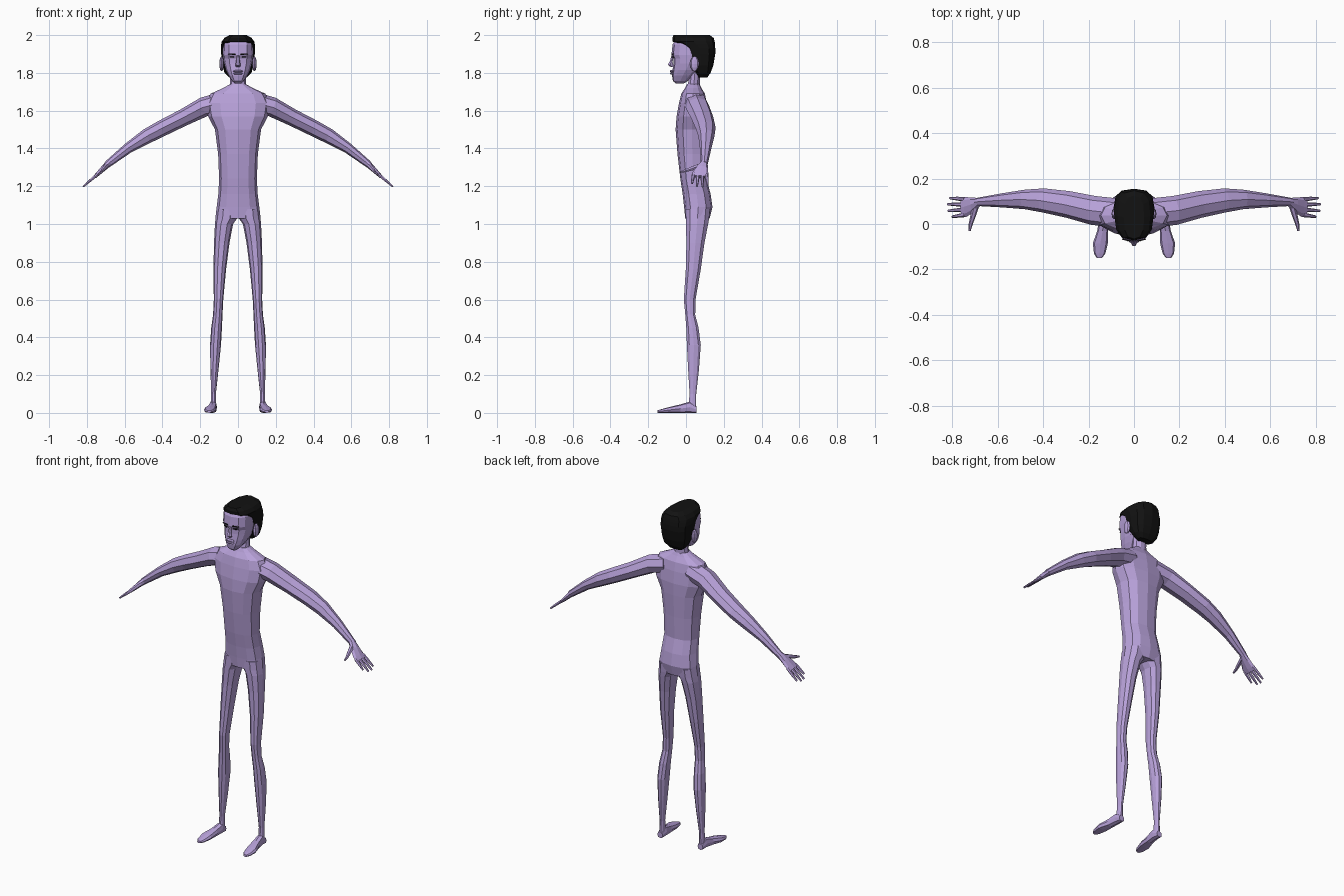
import bpy, bmesh, math
from mathutils import Vector as V


def material(name, rgb):
    m = bpy.data.materials.new(name)
    m.diffuse_color = (*rgb, 1)
    return m


SKIN = material("lavender skin", (0.48, 0.36, 0.70))
HAIR = material("black hair", (0.006, 0.006, 0.006))


def finish(name, bm, mat, mirror):
    bmesh.ops.recalc_face_normals(bm, faces=bm.faces)
    me = bpy.data.meshes.new(name)
    bm.to_mesh(me)
    bm.free()
    me.materials.append(mat)
    ob = bpy.data.objects.new(name, me)
    bpy.context.collection.objects.link(ob)
    if mirror:
        ob.modifiers.new("mirror", 'MIRROR')
    return ob


def power(c, p):
    return math.copysign(abs(c) ** p, c)


def loft(name, rings, side, mat=SKIN, n=8, p=1.0, axis=None, mirror=False):
    """Skin rings (x, y, z, half size along side, half size across) with flat faces."""
    bm = bmesh.new()
    cs = [V(r[:3]) for r in rings]
    loops = []
    for i, r in enumerate(rings):
        t = V(axis) if axis else (cs[min(i + 1, len(cs) - 1)] - cs[max(i - 1, 0)]).normalized()
        u = V(side)
        u = (u - t * u.dot(t)).normalized()
        v = t.cross(u)
        loops.append([bm.verts.new(cs[i] + u * r[3] * power(math.cos(a), p)
                                   + v * r[4] * power(math.sin(a), p))
                      for a in (2 * math.pi * k / n for k in range(n))])
    for a, b in zip(loops, loops[1:]):
        for k in range(n):
            j = (k + 1) % n
            bm.faces.new((a[k], a[j], b[j], b[k]))
    bm.faces.new(loops[0])
    bm.faces.new(loops[-1])
    return finish(name, bm, mat, mirror)


def column(name, rows, **kw):
    """Upright loft from rows (z, x min, x max, y min, y max)."""
    rings = [((a + b) / 2, (c + d) / 2, z, (b - a) / 2, (d - c) / 2) for z, a, b, c, d in rows]
    return loft(name, rings, (1, 0, 0), axis=(0, 0, 1), **kw)


def body(name, rows, **kw):
    """Symmetric column from rows (z, half width, y min, y max)."""
    return column(name, [(z, -w, w, a, b) for z, w, a, b in rows], **kw)


def ball(name, c, r, mat=SKIN, mirror=False):
    bm = bmesh.new()
    bmesh.ops.create_uvsphere(bm, u_segments=8, v_segments=6, radius=1)
    for v in bm.verts:
        v.co = V(c) + V(v.co[i] * r[i] for i in range(3))
    return finish(name, bm, mat, mirror)


# torso and neck
body("torso", [(1.03, .12, -.004, .125), (1.09, .113, -.01, .14), (1.16, .104, -.018, .13),
               (1.24, .10, -.03, .108), (1.37, .105, -.045, .112), (1.50, .122, -.055, .118),
               (1.57, .158, -.05, .118), (1.64, .17, -.037, .11), (1.69, .145, -.025, .10),
               (1.72, .078, -.005, .082), (1.74, .043, .005, .072)], n=12, p=.85)
body("neck", [(1.70, .046, .0, .075), (1.76, .042, .012, .075), (1.84, .042, .015, .085)], n=10)

# legs
column("leg", [(1.08, .005, .112, -.005, .13), (1.03, .004, .119, -.004, .125),
               (1.0, .026, .122, -.003, .12), (.90, .045, .127, 0, .10),
               (.76, .063, .13, -.003, .08), (.60, .078, .128, -.013, .052),
               (.52, .082, .132, -.005, .05), (.45, .085, .142, 0, .068),
               (.36, .09, .148, .003, .08), (.23, .103, .146, .01, .07),
               (.10, .117, .142, .018, .055), (.03, .115, .146, .012, .055)],
       n=10, p=.9, mirror=True)

# feet: heel to toe, flat on the ground
feet = [(.055, .132, .017, .035), (.02, .132, .021, .06), (-.03, .138, .024, .045),
        (-.085, .148, .033, .032), (-.13, .151, .025, .02), (-.15, .152, .011, .014)]
loft("foot", [(x, y, h / 2, w, h / 2) for y, x, w, h in feet], (1, 0, 0),
     axis=(0, -1, 0), n=8, p=.75, mirror=True)

# arms: shoulder to wrist
loft("arm", [(.08, .048, 1.645, .065, .055), (.18, .06, 1.62, .064, .052),
             (.29, .086, 1.563, .059, .045), (.40, .104, 1.508, .053, .043),
             (.48, .108, 1.466, .043, .040), (.58, .104, 1.403, .031, .028),
             (.69, .097, 1.317, .018, .019)], (0, 1, 0), mirror=True)

# hands
loft("palm", [(.68, .097, 1.325, .018, .019), (.71, .085, 1.297, .033, .015),
              (.742, .075, 1.265, .044, .011), (.758, .074, 1.250, .042, .009)],
     (0, 1, 0), mirror=True)
for y0, y1, x in ((.04, .032, .80), (.063, .058, .818), (.086, .087, .82), (.109, .114, .81)):
    z = 1.255 - (x - .75) * .82
    loft("finger", [(.745, y0, 1.262, .010, .009),
                    ((.745 + x) / 2, (y0 + y1) / 2, (1.262 + z) / 2, .0085, .008),
                    (x, y1, z, .005, .005)], (0, 1, 0), n=6, mirror=True)
loft("thumb", [(.695, .08, 1.31, .014, .014), (.708, .035, 1.295, .012, .012),
               (.718, 0, 1.283, .009, .009), (.723, -.03, 1.275, .005, .005)],
     (1, 0, 0), n=6, mirror=True)

# head
body("head", [(1.745, .018, -.055, -.01), (1.757, .032, -.069, .01), (1.785, .050, -.074, .04),
              (1.815, .064, -.071, .07), (1.85, .074, -.067, .10), (1.875, .078, -.067, .115),
              (1.895, .080, -.077, .12), (1.95, .079, -.071, .12), (1.975, .066, -.058, .10)],
     n=12, p=.75)

# hair: front edge steps back below the hairline
body("hair", [(1.775, .045, .065, .112), (1.80, .071, .05, .13), (1.84, .083, .016, .145),
              (1.90, .089, .0, .155), (1.93, .09, -.012, .155), (1.95, .089, -.04, .154),
              (1.965, .087, -.07, .152), (1.985, .072, -.073, .147), (2.0, .045, -.066, .125)],
     mat=HAIR, n=12, p=.75)

# face: nose, lips, ears
loft("nose", [(0, -.070, 1.892, .007, .007), (0, -.078, 1.862, .010, .009),
              (0, -.083, 1.842, .014, .015), (0, -.074, 1.832, .011, .010)],
     (1, 0, 0), axis=(0, 0, 1), n=6)
for z in (1.809, 1.797):
    ball("lip", (0, -.072, z), (.026, .014, .007))
ball("ear", (.087, .045, 1.848), (.012, .024, .04), mirror=True)

# eyebrows and eyes: thin plates lying on the face
for name, z, w, h in (("eyebrow", 1.899, .019, .004), ("eye", 1.884, .009, .004)):
    loft(name, [(.032 - w, -.0735, z, .004, h), (.032 + w, -.0655, z, .004, h * .7)],
         (0, 1, 0), mat=HAIR, n=6, mirror=True)
